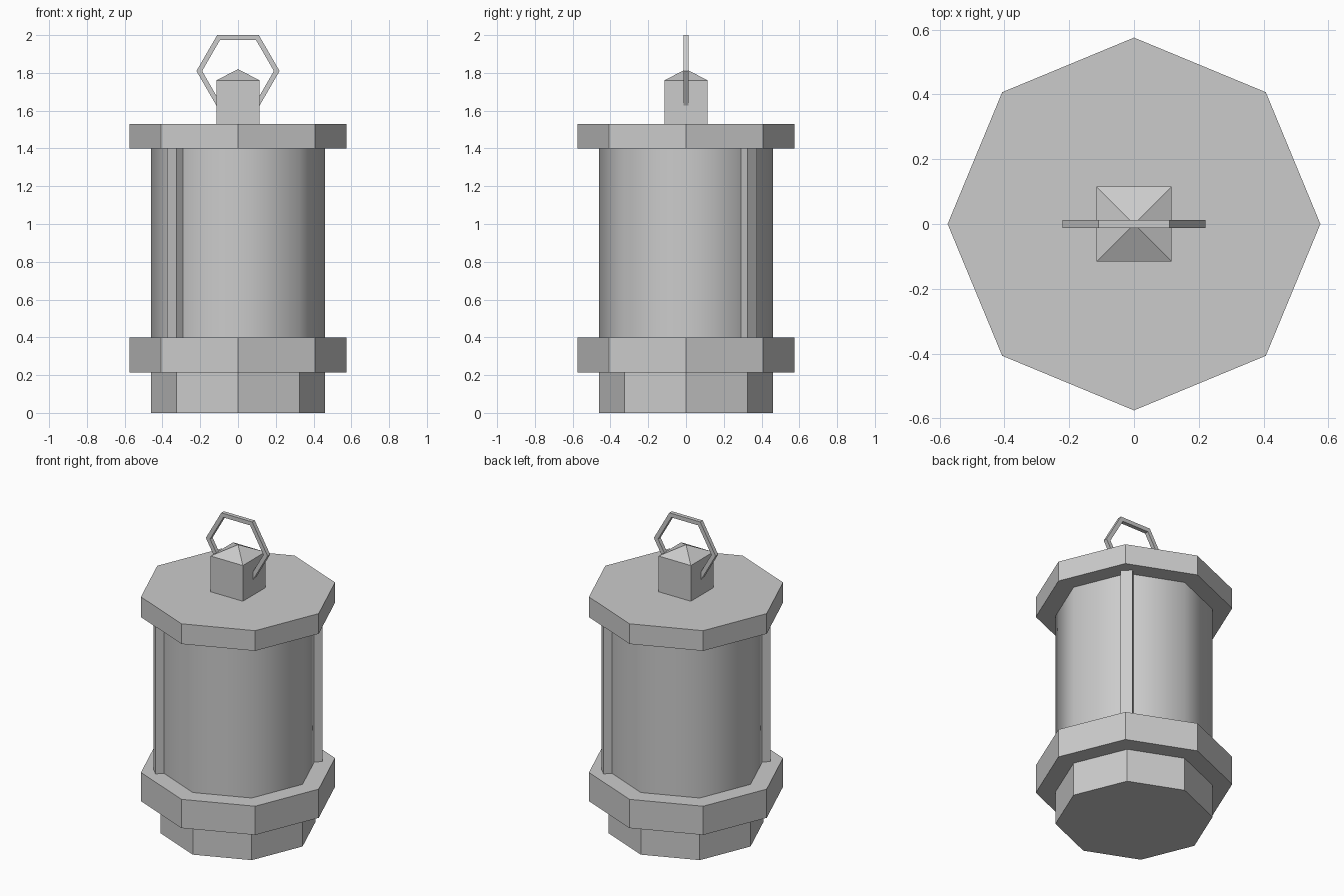
import bpy, bmesh, math
from mathutils import Matrix, Vector

cube = bpy.data.objects.get("Cube")
if cube:
    bpy.data.objects.remove(cube, do_unlink=True)

metal = bpy.data.materials.new("grey_metal")
metal.use_nodes = True
GREY = (0.6, 0.6, 0.6, 1)
metal.diffuse_color = GREY
metal.node_tree.nodes["Principled BSDF"].inputs["Base Color"].default_value = GREY


def add_object(name, bm):
    bmesh.ops.recalc_face_normals(bm, faces=bm.faces)
    mesh = bpy.data.meshes.new(name)
    bm.to_mesh(mesh)
    bm.free()
    mesh.materials.append(metal)
    obj = bpy.data.objects.new(name, mesh)
    bpy.context.collection.objects.link(obj)
    return obj


def octagon(name, radius, z0, z1, smooth=False):
    bm = bmesh.new()
    bmesh.ops.create_cone(bm, cap_ends=True, segments=8, radius1=radius, radius2=radius,
                          depth=z1 - z0, matrix=Matrix.Translation((0, 0, (z0 + z1) / 2)))
    # a corner of the octagon points along each axis
    first = max(bm.verts, key=lambda v: v.co.x).co
    turn = Matrix.Rotation(-math.atan2(first.y, first.x), 3, 'Z')
    bmesh.ops.rotate(bm, verts=bm.verts, matrix=turn)
    if smooth:
        for f in bm.faces:
            f.smooth = len(f.verts) == 4
        for e in bm.edges:
            e.smooth = all(f.smooth for f in e.link_faces)
    return add_object(name, bm)


def box(name, size, centre, angle=0):
    bm = bmesh.new()
    place = (Matrix.Rotation(angle, 4, 'Z') @ Matrix.Translation(centre)
             @ Matrix.Diagonal((*size, 1)))
    bmesh.ops.create_cube(bm, size=1, matrix=place)
    return add_object(name, bm)


# Stacked octagonal body
octagon("base_foot", 0.46, 0, 0.215)
octagon("lower_rim", 0.575, 0.215, 0.4)
octagon("lantern_body", 0.46, 0.4, 1.4, smooth=True)
octagon("top_rim", 0.575, 1.4, 1.53)

# Two upright bars on opposite corners
for side, angle in (("back_left", math.pi / 4), ("front_right", math.pi * 5 / 4)):
    box(side + "_bar", (0.07, 0.07, 1.0), (0.46, 0, 0.9), angle)

# Square knob with a pyramid roof
bm = bmesh.new()
bmesh.ops.create_cube(bm, size=0.23, matrix=Matrix.Translation((0, 0, 1.645)))
bm.faces.ensure_lookup_table()
roof = max(bm.faces, key=lambda f: f.calc_center_median().z)
peak = bmesh.ops.poke(bm, faces=[roof])["verts"][0]
peak.co.z = 1.82
add_object("top_knob", bm)

# Hexagonal carrying ring, square in section
bm = bmesh.new()
loops = []
for i in range(6):
    a = i * math.pi / 3
    out = Vector((math.cos(a), 0, math.sin(a)))
    loops.append([bm.verts.new(out * r + Vector((0, y, 1.81)))
                  for r, y in ((0.22, -0.013), (0.22, 0.013), (0.19, 0.013), (0.19, -0.013))])
for i in range(6):
    a, b = loops[i], loops[(i + 1) % 6]
    for k in range(4):
        n = (k + 1) % 4
        bm.faces.new((a[k], a[n], b[n], b[k]))
add_object("carrying_ring", bm)
